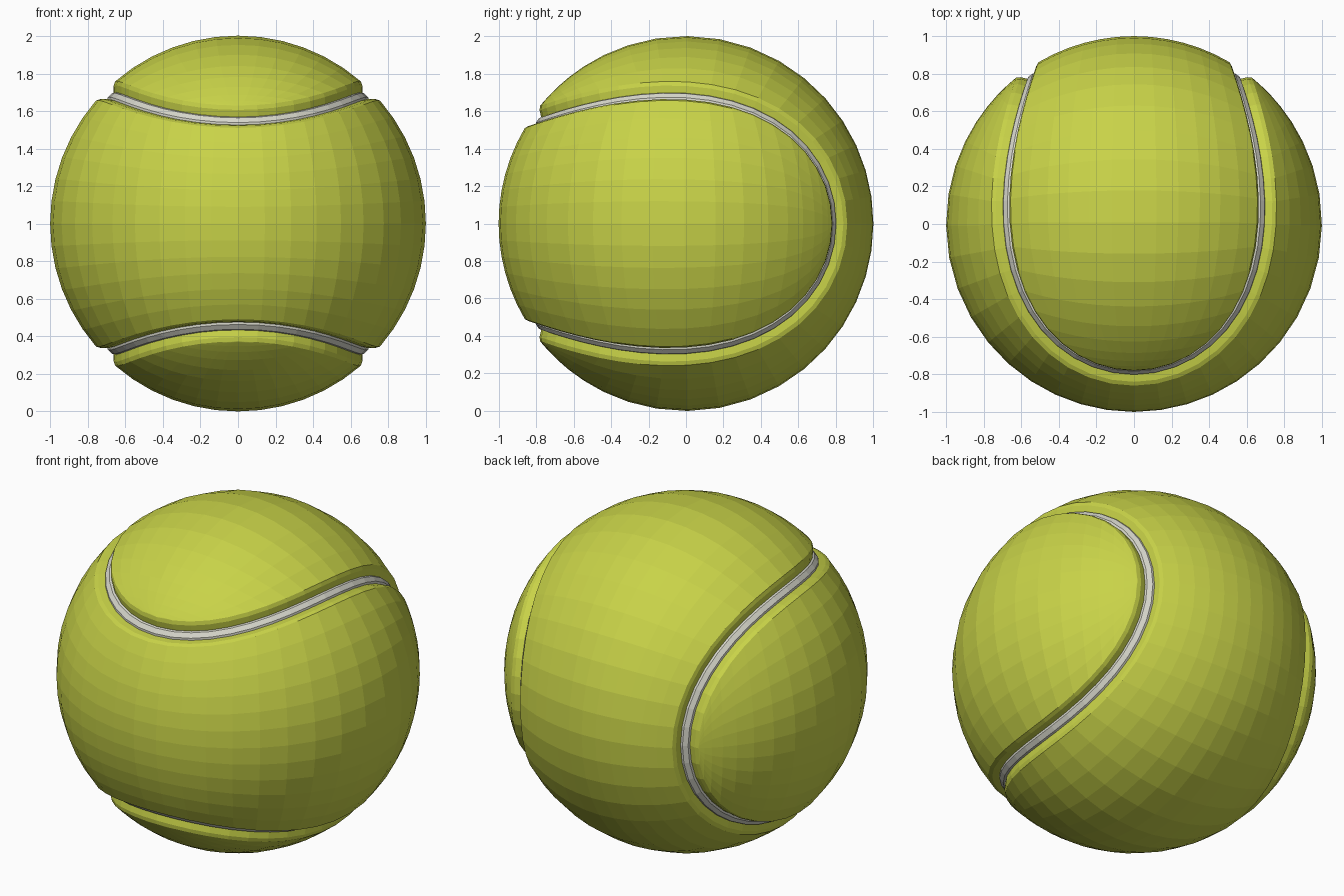
import bpy, bmesh
from math import sin, cos, pi, sqrt
from mathutils import Vector

if "Cube" in bpy.data.objects:
    bpy.data.objects.remove(bpy.data.objects["Cube"])

N = 80            # samples along the closed seam
ACROSS = 12       # faces across a felt panel
CENTRE = Vector((0, 0, 1))
A, B = 0.785, 0.215


def material(name, rgb):
    m = bpy.data.materials.new(name)
    m.diffuse_color = (*rgb, 1)
    m.use_nodes = True
    m.node_tree.nodes["Principled BSDF"].inputs["Base Color"].default_value = m.diffuse_color
    return m


felt = material("yellow_green_felt", (0.58, 0.65, 0.065))
rubber = material("pale_grey_seam", (0.68, 0.68, 0.60))


def seam(t):
    """Point on the unit sphere along the wavy seam."""
    return Vector((A * cos(t) - B * cos(3 * t), 2 * sqrt(A * B) * cos(2 * t),
                   A * sin(t) + B * sin(3 * t))).normalized()


def offset(i, d, r):
    """Seam sample i moved sideways by angle d, at radius r."""
    t = 2 * pi * i / N
    p = seam(t)
    side = p.cross(seam(t + 1e-3) - seam(t - 1e-3)).normalized()
    return (p * cos(d) + side * sin(d)) * r


def strip(bm, profile):
    """Closed band following the seam, with a (sideways, radius) profile."""
    rings = [[bm.verts.new(offset(i, d, r)) for i in range(N)] for d, r in profile]
    for a, b in zip(rings, rings[1:]):
        for i in range(N):
            j = (i + 1) % N
            bm.faces.new((a[i], a[j], b[j], b[i]))


def finish(bm, name, mat, turn=False):
    bmesh.ops.remove_doubles(bm, verts=bm.verts, dist=1e-5)
    bmesh.ops.dissolve_degenerate(bm, edges=bm.edges, dist=1e-5)
    if turn:      # quarter turn that maps one panel onto the other
        for v in bm.verts:
            x, y, z = v.co
            v.co = (z, -y, x)
    bm.normal_update()
    inward = [f for f in bm.faces if f.normal.dot(f.calc_center_median()) < 0]
    bmesh.ops.reverse_faces(bm, faces=inward)
    me = bpy.data.meshes.new(name)
    bm.to_mesh(me)
    bm.free()
    me.materials.append(mat)
    ob = bpy.data.objects.new(name, me)
    ob.location = CENTRE
    bpy.context.collection.objects.link(ob)


def panel(name, turn):
    bm = bmesh.new()
    # rounded lip dropping into the seam groove
    lip = [(0.020, 0.95), (0.030, 0.964), (0.052, 0.99), (0.072, 1.002)]
    strip(bm, lip)
    # felt surface: arcs joining mirrored points of the lip
    d, r = lip[-1]
    rows = []
    for i in range(N // 2 + 1):
        p, q = offset(i, d, r), offset(-i, d, r)
        ang = p.angle(q)
        row = []
        for k in range(ACROSS + 1):
            s = k / ACROSS
            v = p if ang < 1e-4 else (p * sin((1 - s) * ang) + q * sin(s * ang)) / sin(ang)
            row.append(bm.verts.new(v))
        rows.append(row)
    for a, b in zip(rows, rows[1:]):
        for k in range(ACROSS):
            bm.faces.new((a[k], a[k + 1], b[k + 1], b[k]))
    finish(bm, name, felt, turn)


panel("front_wrap_panel", False)
panel("back_wrap_panel", True)

# pale seam at the bottom of the groove
bm = bmesh.new()
strip(bm, [(-0.034, 0.955), (-0.016, 0.967), (0.016, 0.967), (0.034, 0.955)])
finish(bm, "seam", rubber)
